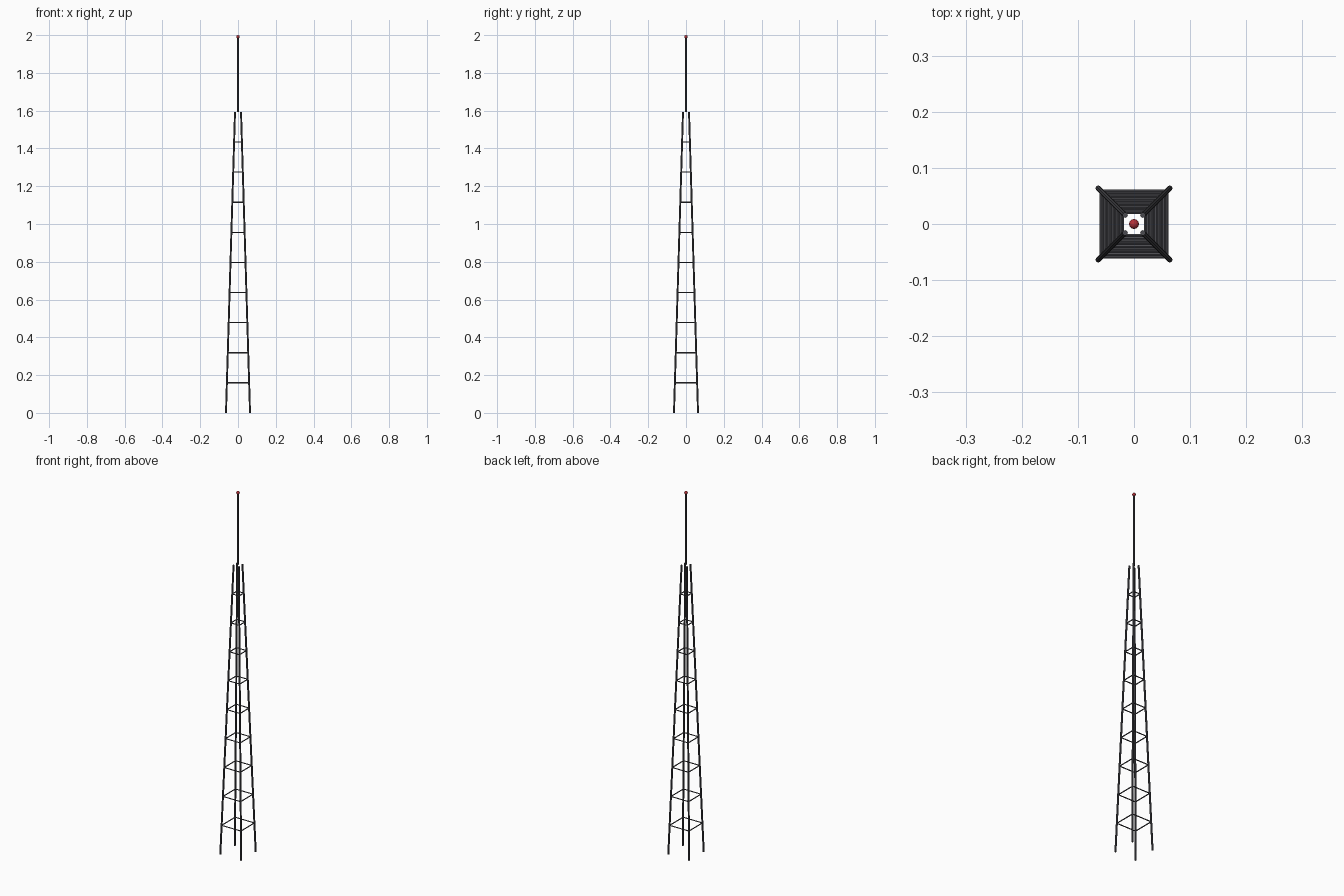
import bpy
from mathutils import Vector

if "Cube" in bpy.data.objects:
    bpy.data.objects.remove(bpy.data.objects["Cube"])

TOWER_H, MAST_TOP, LAMP_R = 1.593, 1.991, 0.009
BASE, TOP, LEVELS = 0.0637, 0.0159, 10
CORNERS = [(-1, -1), (1, -1), (1, 1), (-1, 1)]


def material(name, color):
    m = bpy.data.materials.new(name)
    m.diffuse_color = color
    m.use_nodes = True
    m.node_tree.nodes["Principled BSDF"].inputs["Base Color"].default_value = m.diffuse_color
    return m


steel = material("dark_steel", (0.07, 0.07, 0.08, 1))
red = material("red_lamp", (0.45, 0.03, 0.04, 1))


def smooth(ob):
    bpy.ops.object.shade_smooth_by_angle()


def rod(name, a, b, radius, sides):
    a, b = Vector(a), Vector(b)
    d = b - a
    bpy.ops.mesh.primitive_cylinder_add(
        vertices=sides, radius=radius, depth=d.length, location=(a + b) / 2,
        rotation=d.to_track_quat('Z', 'Y').to_euler())
    ob = bpy.context.object
    ob.name = name
    ob.data.materials.append(steel)
    return ob


def corner(i, t):
    half = BASE + (TOP - BASE) * t
    x, y = CORNERS[i % 4]
    return (x * half, y * half, TOWER_H * t)


# Four tapering corner legs
for i in range(4):
    rod(f"leg_{i + 1}", corner(i, 0), corner(i, 1), 0.005, 8)

# Square rings of horizontal braces
for level in range(1, LEVELS):
    for i in range(4):
        t = level / LEVELS
        rod(f"brace_{level}_{i + 1}", corner(i, t), corner(i + 1, t), 0.003, 6)

# Mast rising from the tower top
rod("antenna_mast", (0, 0, TOWER_H), (0, 0, MAST_TOP), 0.004, 8)

# Warning lamp
bpy.ops.mesh.primitive_uv_sphere_add(segments=12, ring_count=8, radius=LAMP_R,
                                     location=(0, 0, MAST_TOP))
lamp = bpy.context.object
lamp.name = "warning_lamp"
lamp.data.materials.append(red)
smooth(lamp)
